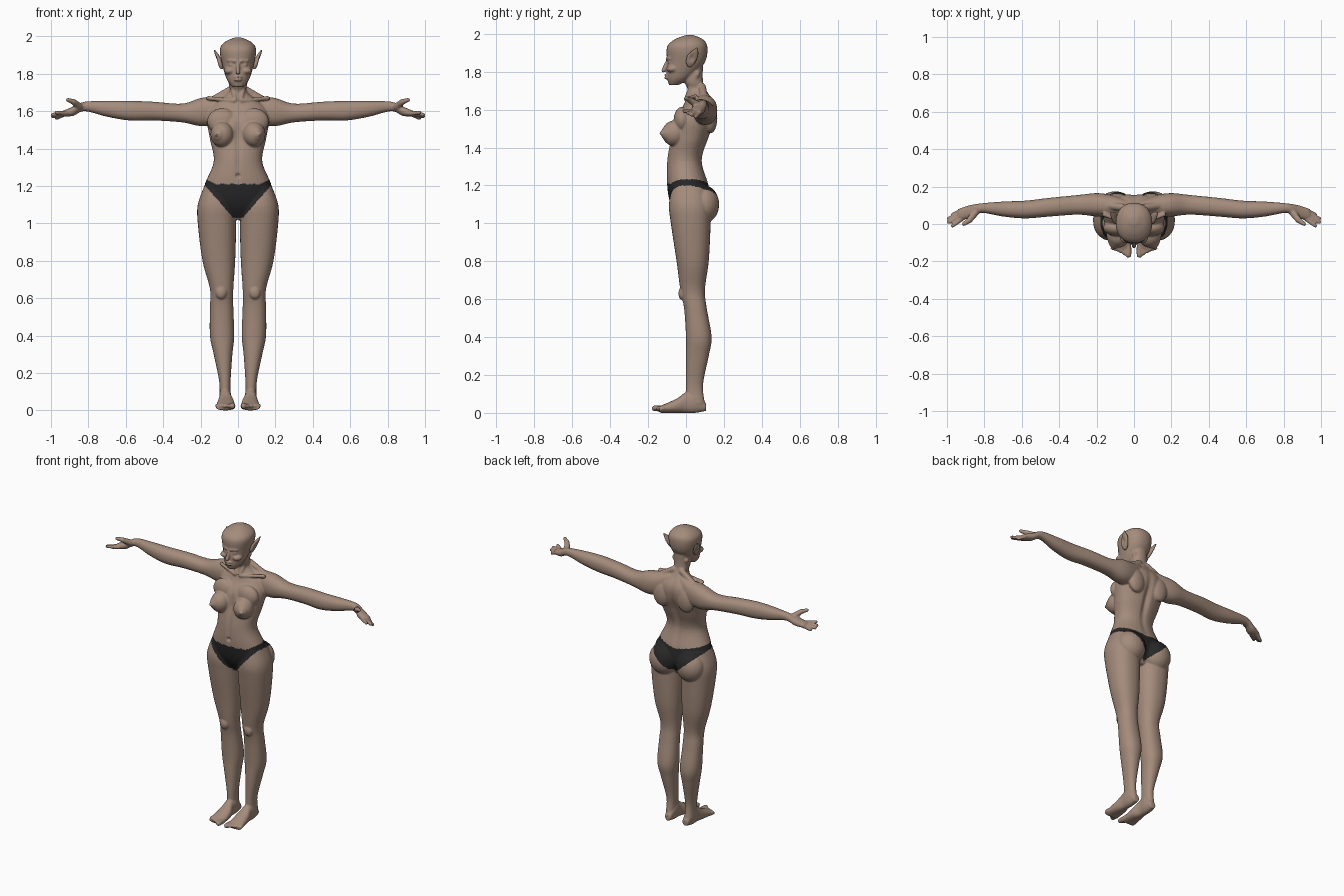
import bpy
import bmesh
import math
from mathutils import Matrix, Vector

default_cube = bpy.data.objects.get("Cube")
if default_cube:
    bpy.data.objects.remove(default_cube)


def make_material(name, red, green, blue):
    material = bpy.data.materials.new(name)
    material.use_nodes = True
    colour = (red, green, blue, 1)
    material.diffuse_color = colour
    material.node_tree.nodes["Principled BSDF"].inputs["Base Color"].default_value = colour
    return material


skin = make_material("skin", .37, .26, .2)
dark_cloth = make_material("dark_cloth", .02, .02, .02)


def spline(before, start, end, after, t):
    """Smooth interpolation between two profile rows."""
    before, start, end, after = (Vector(row) for row in (before, start, end, after))
    leaving, arriving = (end - before) / 2, (after - start) / 2
    ease = t * t * (3 - 2 * t)
    return (start.lerp(end, ease)
            + leaving * t * (1 - t) * (1 - t)
            - arriving * t * t * (1 - t))


def loft(bm, axis, rows, sides=32, steps=6):
    """Rows are: position on the axis, then low and high limits of both cross directions."""
    along = "XYZ".index(axis)
    across, other = [i for i in range(3) if i != along]
    last = len(rows) - 1
    dense = []
    for i in range(last):
        before, after = rows[max(i - 1, 0)], rows[min(i + 2, last)]
        dense += [spline(before, rows[i], rows[i + 1], after, step / steps) for step in range(steps)]
    dense.append(rows[last])
    rings = []
    for position, low_a, high_a, low_b, high_b in dense:
        ring = []
        for side in range(sides):
            angle = math.tau * side / sides
            c, s = math.cos(angle), math.sin(angle)
            point = Vector()
            point[along] = position
            point[across] = (low_a + high_a + (high_a - low_a) * math.copysign(abs(c) ** .9, c)) / 2
            point[other] = (low_b + high_b + (high_b - low_b) * math.copysign(abs(s) ** .9, s)) / 2
            ring.append(bm.verts.new(point))
        rings.append(ring)
    for lower, upper in zip(rings, rings[1:]):
        for i in range(sides):
            j = (i + 1) % sides
            bm.faces.new((lower[i], lower[j], upper[j], upper[i]))
    bm.faces.new(rings[0])
    bm.faces.new(rings[-1])


def centred_loft(bm, rows):
    """Rows are: height, half width, front, back."""
    loft(bm, "Z", [(z, -half, half, front, back) for z, half, front, back in rows])


def blob(bm, centre, radii):
    matrix = Matrix.Translation(centre) @ Matrix.Diagonal((*radii, 1))
    bmesh.ops.create_uvsphere(bm, u_segments=24, v_segments=16, radius=1, matrix=matrix)


def tube(bm, start, end, r_start, r_end):
    start, end = Vector(start), Vector(end)
    direction = end - start
    turn = direction.to_track_quat("Z", "Y").to_matrix().to_4x4()
    bmesh.ops.create_cone(bm, cap_ends=True, segments=16, radius1=r_start, radius2=r_end,
                          depth=direction.length,
                          matrix=Matrix.Translation((start + end) / 2) @ turn)
    blob(bm, start, [r_start] * 3)
    blob(bm, end, [r_end] * 3)


def mirror_copy(bm):
    copy = bmesh.ops.duplicate(bm, geom=bm.verts[:] + bm.edges[:] + bm.faces[:])["geom"]
    for element in copy:
        if isinstance(element, bmesh.types.BMVert):
            element.co.x = -element.co.x


def finish(bm, name, voxel, smoothing):
    """Fuse the overlapping volumes into one smooth skin."""
    bmesh.ops.recalc_face_normals(bm, faces=bm.faces[:])
    mesh = bpy.data.meshes.new(name)
    bm.to_mesh(mesh)
    bm.free()
    obj = bpy.data.objects.new(name, mesh)
    bpy.context.collection.objects.link(obj)
    remesh = obj.modifiers.new("fuse", "REMESH")
    remesh.mode = "VOXEL"
    remesh.voxel_size = voxel
    soften = obj.modifiers.new("soften", "SMOOTH")
    soften.factor = .5
    soften.iterations = smoothing
    graph = bpy.context.evaluated_depsgraph_get()
    fused = bpy.data.meshes.new_from_object(obj.evaluated_get(graph))
    obj.modifiers.clear()
    obj.data = fused
    fused.materials.clear()
    fused.materials.append(skin)
    fused.shade_smooth()
    return obj


def press(mesh, centre, radii, depth):
    """Push the surface softly inward around a point, on both sides of the body."""
    normals = [vert.normal.copy() for vert in mesh.vertices]
    for vert, normal in zip(mesh.vertices, normals):
        place = (abs(vert.co.x), vert.co.y, vert.co.z)
        distance = sum(((p - c) / r) ** 2 for p, c, r in zip(place, centre, radii))
        if distance < 6:
            vert.co -= normal * depth * math.exp(-distance)


body = bmesh.new()

# Leg, kneecap and buttock
loft(body, "Z", [(.05, .04, .1, 0, .1), (.15, .04, .1, 0, .09), (.3, .03, .13, 0, .12),
                 (.4, .02, .15, 0, .135), (.55, .025, .15, -.01, .11), (.65, .025, .15, -.03, .1),
                 (.8, .015, .19, -.05, .12), (1, .01, .215, -.08, .13),
                 (1.1, .015, .215, -.09, .13), (1.2, .06, .18, -.07, .1)])
blob(body, (.09, -.02, .63), (.03, .02, .035))
blob(body, (.1, .095, 1.1), (.095, .08, .1))

# Foot and toes
loft(body, "Y", [(-.14, .015, .12, 0, .035), (-.05, .02, .11, 0, .075), (0, .035, .1, 0, .11),
                 (.05, .035, .1, 0, .12), (.105, .045, .085, .01, .05)])
for toe in range(5):
    x = .03 + .02 * toe
    thick = .012 if toe else .016
    tube(body, (x, -.12, .024), (x, -.165 + .01 * toe, .024), thick, thick)

# Shoulder, arm and palm
loft(body, "X", [(.04, .05, .13, 1.56, 1.7), (.12, .04, .155, 1.53, 1.68), (.2, .04, .165, 1.52, 1.67),
                 (.3, .05, .155, 1.54, 1.64), (.45, .04, .14, 1.55, 1.65), (.58, .03, .125, 1.55, 1.655),
                 (.7, .04, .12, 1.57, 1.655), (.82, .06, .11, 1.6, 1.65),
                 (.88, .03, .1, 1.575, 1.625), (.94, .02, .08, 1.57, 1.6)])

# Fingers and thumb
for finger in range(4):
    spread = finger - 1.5
    base = (.92, .05 + .015 * spread, 1.588)
    tip = (.993 - .01 * spread * spread, .02 + .02 * spread, 1.577 - .01 * spread)
    tube(body, base, tip, .013, .01)
knuckle = (.88, .02, 1.65)
tube(body, (.85, .06, 1.625), knuckle, .02, .016)
tube(body, knuckle, (.91, 0, 1.66), .015, .011)

# Breast, upper chest, shoulder blade, collarbone and neck muscles
blob(body, (.085, -.06, 1.475), (.062, .067, .068))
blob(body, (.1, -.08, 1.475), (.04, .053, .045))
blob(body, (.115, -.13, 1.475), [.01] * 3)
blob(body, (.085, -.02, 1.545), (.08, .045, .07))
blob(body, (.09, .13, 1.555), (.06, .035, .08))
tube(body, (.02, 0, 1.655), (.16, .05, 1.67), .011, .011)
tube(body, (.03, .085, 1.72), (.15, .1, 1.65), .02, .02)
tube(body, (.045, .06, 1.79), (.015, 0, 1.66), .014, .01)

# Cheek, eye and brow
blob(body, (.045, -.07, 1.815), (.03, .034, .02))
blob(body, (.035, -.08, 1.85), (.018, .02, .014))
tube(body, (.015, -.1, 1.867), (.05, -.085, 1.87), .008, .008)

mirror_copy(body)

# Torso and neck
centred_loft(body, [(1.02, .05, -.03, .08), (1.1, .18, -.08, .13), (1.2, .18, -.1, .12),
                    (1.33, .13, -.1, .085), (1.45, .15, -.08, .12), (1.55, .165, -.06, .155),
                    (1.63, .14, -.01, .155), (1.7, .05, .01, .11), (1.75, .05, -.01, .09),
                    (1.85, .055, -.02, .09)])

# Head
centred_loft(body, [(1.73, .03, -.09, -.04), (1.77, .06, -.1, .03), (1.85, .085, -.1, .1),
                    (1.93, .097, -.1, .113), (1.97, .07, -.06, .09), (1.993, .02, 0, .04)])

# Nose and lips
tube(body, (0, -.1, 1.855), (0, -.118, 1.807), .008, .012)
for lip_height in (1.768, 1.781):
    blob(body, (0, -.1, lip_height), (.023, .016, .008))

figure = finish(body, "body", .005, 4)

# Hollows: eye, mouth, belly line, navel, breastbone, spine
for centre, radii, depth in [((.035, -.11, 1.852), (.02, .03, .008), .005),
                             ((0, -.115, 1.775), (.02, .02, .004), .005),
                             ((0, -.1, 1.34), (.012, .03, .1), .007),
                             ((0, -.1, 1.255), (.01, .03, .01), .014),
                             ((0, -.07, 1.48), (.016, .05, .07), .012),
                             ((0, .13, 1.44), (.02, .06, .17), .016)]:
    press(figure.data, centre, radii, depth)

# Briefs, coloured between a waist line and a leg line
figure.data.materials.append(dark_cloth)
for face in figure.data.polygons:
    x, y, z = abs(face.center.x), face.center.y, face.center.z
    if y < .03:
        top = 1.21 + max(0, x - .12) * .5
        bottom = max(1.03, 1 + x * 1.15)
    else:
        top = 1.2 + x * .2
        bottom = 1.035 + x * .9
    if min(bottom, 1.2) < z < top and x < .25:
        face.material_index = 1

# Pointed ears
ears = bmesh.new()
loft(ears, "Z", [(1.825, .08, .094, .01, .03), (1.85, .08, .108, 0, .05),
                 (1.89, .095, .12, .01, .065), (1.927, .122, .13, .055, .063)])
mirror_copy(ears)
pair = finish(ears, "ears", .003, 2)
press(pair.data, (.115, .03, 1.87), (.02, .014, .022), .008)
